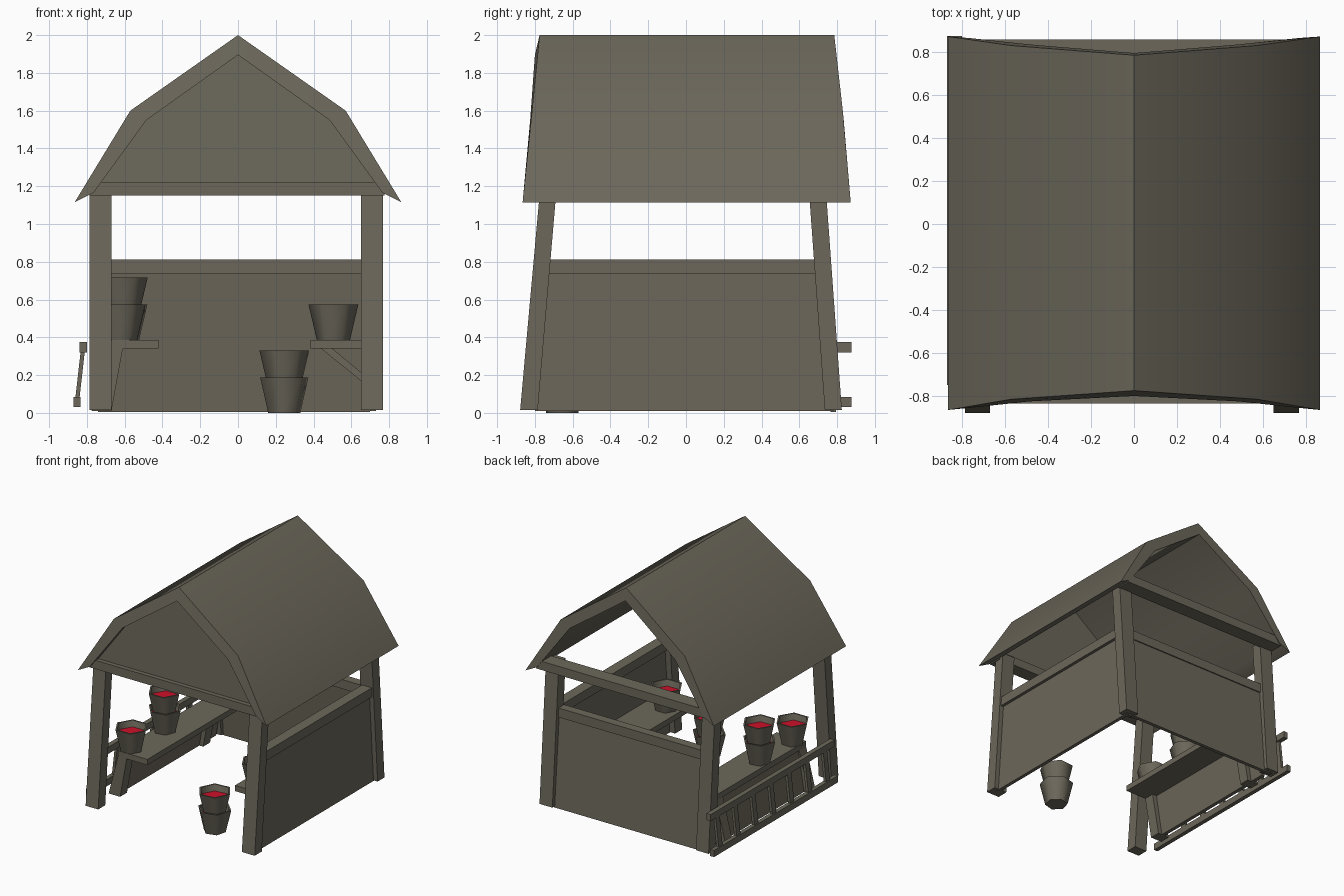
import bpy, bmesh, math

if "Cube" in bpy.data.objects:
    bpy.data.objects.remove(bpy.data.objects["Cube"])


def material(name, rgb):
    m = bpy.data.materials.new(name)
    m.diffuse_color = (*rgb, 1)
    m.use_nodes = True
    m.node_tree.nodes["Principled BSDF"].inputs["Base Color"].default_value = m.diffuse_color
    return m


WOOD = material("weathered_grey", (0.150, 0.137, 0.104))
RED = material("berry_red", (0.60, 0.006, 0.022))


def make(name, verts, faces, smooth=None, mats=(WOOD,)):
    me = bpy.data.meshes.new(name)
    me.from_pydata(verts, [], faces)
    bm = bmesh.new()
    bm.from_mesh(me)
    bmesh.ops.recalc_face_normals(bm, faces=bm.faces)
    bm.to_mesh(me)
    bm.free()
    for m in mats:
        me.materials.append(m)
    ob = bpy.data.objects.new(name, me)
    bpy.context.collection.objects.link(ob)
    if smooth:
        bpy.ops.object.select_all(action='DESELECT')
        ob.select_set(True)
        bpy.context.view_layer.objects.active = ob
        bpy.ops.object.shade_smooth_by_angle(angle=math.radians(smooth))
    return ob


def ring_faces(n):
    return [(i, (i + 1) % n, n + (i + 1) % n, n + i) for i in range(n)]


def block(name, bottom, top):
    """Tapered or leaning block between two rectangles (x0, x1, y0, y1, z)."""
    v = []
    for x0, x1, y0, y1, z in (bottom, top):
        v += [(x0, y0, z), (x1, y0, z), (x1, y1, z), (x0, y1, z)]
    return make(name, v, ring_faces(4) + [(3, 2, 1, 0), (4, 5, 6, 7)])


def box(name, x0, x1, y0, y1, z0, z1):
    return block(name, (x0, x1, y0, y1, z0), (x0, x1, y0, y1, z1))


# Roof: gambrel shell, ends leaning outward towards the eaves
# (x, z, front y, back y), right half from ridge to eave
outer = [(0, 2.0, -.775, .785), (.57, 1.6, -.815, .83), (.865, 1.115, -.865, .872)]
inner = [(0, 1.895, -.80, .795), (.485, 1.55, -.825, .835), (.765, 1.165, -.855, .865)]


def full(half):
    return [(-x, z, f, b) for x, z, f, b in half[:0:-1]] + half


ring = full(outer) + full(inner)[::-1]
rv = [(x, f, z) for x, z, f, b in ring] + [(x, b, z) for x, z, f, b in ring]
caps = []
for i in range(4):
    caps.append((i, i + 1, 8 - i, 9 - i))
    caps.append((19 - i, 18 - i, 11 + i, 10 + i))
make("roof", rv, ring_faces(10) + caps, smooth=40)

# Front gable panel
gable = [(-.765, 1.18), (-.49, 1.56), (0, 1.905), (.49, 1.56), (.765, 1.18)]
gv = [(x, -.80 + (z - 1.18) * .04 + t, z) for t in (0, .03) for x, z in gable]
make("front_gable", gv, ring_faces(5) + [(4, 3, 2, 1, 0), (5, 6, 7, 8, 9)])

# Corner posts lean inward from front and back
for side, x0, x1 in (("left", -.785, -.67), ("right", .65, .768)):
    block(f"front_{side}_post", (x0, x1, -.878, -.785, .015), (x0, x1, -.772, -.685, 1.19))
    block(f"back_{side}_post", (x0, x1, .735, .825, .015), (x0, x1, .65, .74, 1.19))

# Cross beams under the gables
box("front_beam", -.785, .775, -.835, -.72, 1.15, 1.222)
box("back_beam", -.785, .775, .735, .858, 1.15, 1.222)

# Half walls with top rails
block("back_wall", (-.74, .70, .765, .795, .005), (-.74, .70, .705, .735, .74))
box("back_wall_rail", -.68, .66, .67, .745, .735, .812)
block("right_wall", (.70, .73, -.80, .78, .01), (.70, .73, -.73, .70, .74))
box("right_wall_rail", .665, .755, -.725, .70, .735, .812)

# Left bench with leaning legs and back panel
box("left_bench", -.69, -.42, -.59, .62, .34, .387)
for i, y in enumerate((-.59, .50)):
    block(f"bench_leg_{i + 1}", (-.775, -.67, y, y + .09, .01), (-.69, -.61, y, y + .09, .34))
block("bench_panel", (-.735, -.705, -.56, .72, .01), (-.68, -.65, -.56, .72, .34))

# Right shelf with diagonal braces
box("right_shelf", .385, .70, -.59, .62, .34, .387)
for i, y in enumerate((-.52, .48)):
    v = [(x, yy, z) for yy in (y, y + .06)
         for x, z in ((.44, .34), (.50, .34), (.70, .175), (.70, .13))]
    make(f"shelf_brace_{i + 1}", v, ring_faces(4) + [(3, 2, 1, 0), (4, 5, 6, 7)])

# Slatted rack leaning along the left side
box("rack_lower_rail", -.87, -.835, -.75, .875, .03, .085)
box("rack_upper_rail", -.84, -.80, -.75, .875, .32, .375)
for i in range(7):
    y = -.66 + i * .235
    block(f"rack_slat_{i + 1}", (-.862, -.84, y, y + .05, .07), (-.832, -.81, y, y + .05, .335))


def pot(name, x, y, z, turn):
    """Six-sided tub with red contents set below the rim."""
    levels = [(.088, 0), (.132, .187), (.118, .187), (.106, .137)]
    v, f = [], []
    for r, h in levels:
        for k in range(6):
            a = math.radians(turn + 60 * k)
            v.append((x + r * math.cos(a), y + r * math.sin(a), z + h))
    for lv in range(3):
        f += [tuple(i + 6 * lv for i in q) for q in ring_faces(6)]
    f += [(5, 4, 3, 2, 1, 0), tuple(range(18, 24))]
    ob = make(name, v, f, smooth=62, mats=(WOOD, RED))
    for p in ob.data.polygons:
        if p.normal.z > .9 and abs(p.center.z - z - .137) < .01:
            p.material_index = 1


# Pots on the bench, the shelf and the ground
pot("bench_pot", -.622, -.51, .387, 0)
pot("bench_stack_lower", -.61, -.09, .387, 10)
pot("bench_stack_upper", -.61, -.09, .53, 0)
pot("shelf_pot", .505, -.46, .387, 0)
pot("ground_stack_lower", .245, -.655, 0, 15)
pot("ground_stack_upper", .245, -.655, .143, 5)
